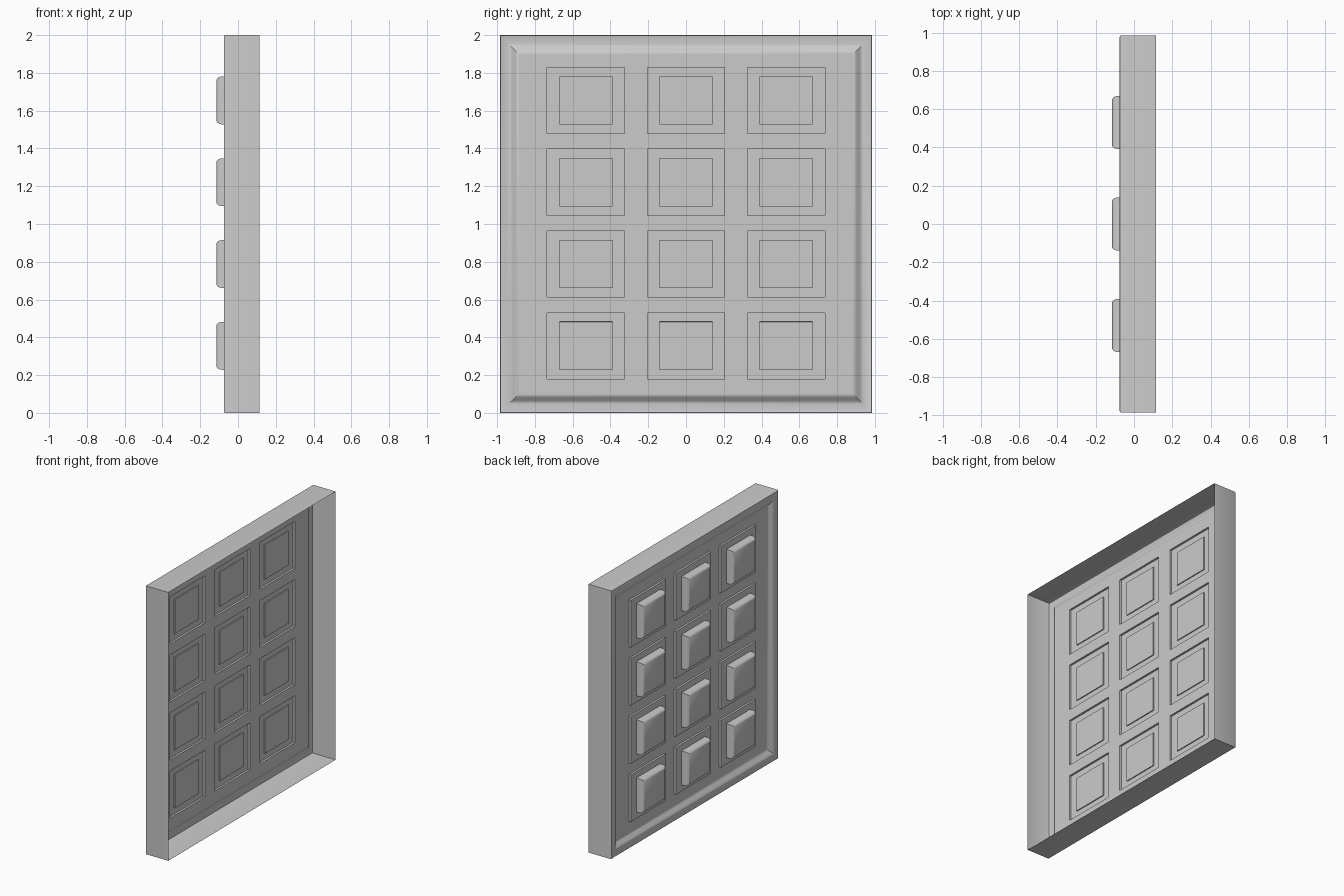
import bpy, bmesh, math

if "Cube" in bpy.data.objects:
    bpy.data.objects.remove(bpy.data.objects["Cube"])

HALF_Y, TOP = 0.985, 2.0
FLOOR_X, PLATE_X = -0.045, -0.06
COLS = [-0.53, 0.0, 0.53]
ROWS = [0.355 + 0.433 * i for i in range(4)]
PLATE_W, PLATE_H = 0.41, 0.35
BUTTON_W, BUTTON_H = 0.28, 0.255


def rect(cy, cz, w, h):
    return (cy - w / 2, cy + w / 2, cz - h / 2, cz + h / 2)


def loft(bm, r, profile, front=False, back=False):
    """Stack rectangular rings; profile is a list of (x, inset)."""
    y0, y1, z0, z1 = r
    rings = []
    for x, d in profile:
        pts = [(y0 + d, z0 + d), (y1 - d, z0 + d), (y1 - d, z1 - d), (y0 + d, z1 - d)]
        rings.append([bm.verts.new((x, y, z)) for y, z in pts])
    for a, b in zip(rings, rings[1:]):
        for i in range(4):
            j = (i + 1) % 4
            bm.faces.new((a[i], b[i], b[j], a[j]))
    if front:
        bm.faces.new(rings[-1][::-1])
    if back:
        bm.faces.new(rings[0])


def finish(name, bm, weld=True):
    if weld:
        bmesh.ops.remove_doubles(bm, verts=bm.verts, dist=1e-5)
    me = bpy.data.meshes.new(name)
    bm.to_mesh(me)
    bm.free()
    ob = bpy.data.objects.new(name, me)
    bpy.context.collection.objects.link(ob)
    bpy.ops.object.select_all(action='DESELECT')
    ob.select_set(True)
    bpy.context.view_layer.objects.active = ob
    bpy.ops.object.shade_smooth_by_angle(angle=math.radians(35))
    return ob


# Open-backed panel: side walls, rim, soft slope down to the sunken floor
bm = bmesh.new()
profile = [(0.115, 0), (-0.067, 0), (-0.073, 0.003), (-0.075, 0.009), (-0.075, 0.045)]
steps = 8
for i in range(1, steps + 1):
    t = i / steps
    s = t * t * (3 - 2 * t)
    profile.append((-0.075 + (FLOOR_X + 0.075) * s, 0.045 + 0.055 * t))
loft(bm, (-HALF_Y, HALF_Y, 0, TOP), profile)

# Floor grid, leaving an opening for each plate
ys = [-HALF_Y + 0.1] + [c + s * PLATE_W / 2 for c in COLS for s in (-1, 1)] + [HALF_Y - 0.1]
zs = [0.1] + [c + s * PLATE_H / 2 for c in ROWS for s in (-1, 1)] + [TOP - 0.1]
for i in range(len(ys) - 1):
    for j in range(len(zs) - 1):
        if i % 2 and j % 2:
            continue
        bm.faces.new([bm.verts.new((FLOOR_X, y, z)) for y, z in (
            (ys[i], zs[j]), (ys[i], zs[j + 1]), (ys[i + 1], zs[j + 1]), (ys[i + 1], zs[j]))])

# Raised plate under each button, hollow from behind
for cy in COLS:
    for cz in ROWS:
        loft(bm, rect(cy, cz, PLATE_W, PLATE_H), [(FLOOR_X, 0), (PLATE_X, 0)], front=True)
finish("panel", bm)

# Buttons with rounded front edges
for c, cy in enumerate(COLS):
    for r, cz in enumerate(ROWS):
        bm = bmesh.new()
        loft(bm, rect(cy, cz, BUTTON_W, BUTTON_H),
             [(-0.052, 0), (-0.088, 0.001), (-0.1, 0.004), (-0.109, 0.01), (-0.115, 0.02)],
             front=True, back=True)
        finish(f"button_{r + 1}_{c + 1}", bm)
